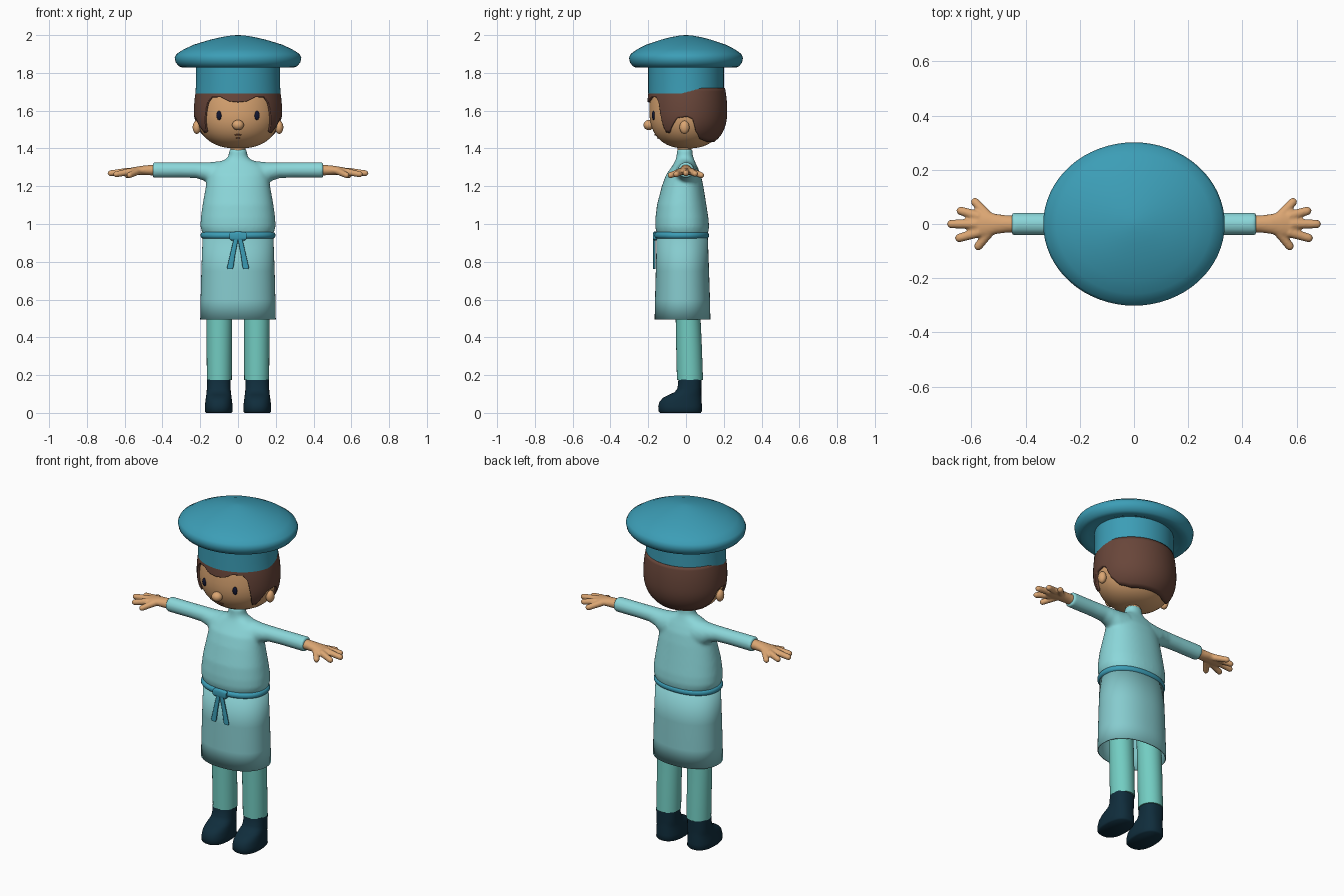
import bpy, bmesh, math
from mathutils import Vector as V


def material(name, rgb):
    m = bpy.data.materials.new(name)
    m.diffuse_color = (*rgb, 1)
    return m


BLUE = material("hat_blue", (0.045, 0.34, 0.47))
AQUA = material("shirt_aqua", (0.26, 0.68, 0.70))
APRON = material("apron_aqua", (0.24, 0.60, 0.62))
TEAL = material("trouser_teal", (0.17, 0.61, 0.54))
SKIN = material("skin", (0.71, 0.38, 0.17))
BROWN = material("hair_brown", (0.14, 0.061, 0.042))
NAVY = material("boot_navy", (0.005, 0.026, 0.045))
DARK = material("eye_dark", (0.006, 0.008, 0.03))
LIP = material("mouth_brown", (0.2, 0.07, 0.03))


def loft(bm, rings, caps=True, closed=True):
    vs = [[bm.verts.new(p) for p in r] for r in rings]
    n = len(vs[0])
    for a, b in zip(vs, vs[1:]):
        for i in range(n if closed else n - 1):
            j = (i + 1) % n
            bm.faces.new((a[i], a[j], b[j], b[i]))
    if caps:
        bm.faces.new(vs[0])
        bm.faces.new(vs[-1])


def ellipse(c, u, v, n=48, p=2.0):
    out = []
    for i in range(n):
        t = 2 * math.pi * i / n
        co, si = math.cos(t), math.sin(t)
        out.append(V(c) + V(u) * math.copysign(abs(co) ** (2 / p), co)
                   + V(v) * math.copysign(abs(si) ** (2 / p), si))
    return out


def zrings(rows, cx=0, n=48, p=2.0):
    """Horizontal sections: (z, half width, y front, y back)."""
    return [ellipse((cx, (a + b) / 2, z), (w, 0, 0), (0, (b - a) / 2, 0), n, p) for z, w, a, b in rows]


def xrings(rows, n=32):
    """Sections across x: (x, z, half depth, half height)."""
    return [ellipse((x, 0, z), (0, d, 0), (0, 0, h), n) for x, z, d, h in rows]


def finish(name, bm, mat, mirror=False, voxel=0, smooth=0, thick=0, angle=40):
    bmesh.ops.recalc_face_normals(bm, faces=bm.faces[:])
    me = bpy.data.meshes.new(name)
    bm.to_mesh(me)
    bm.free()
    me.shade_smooth()
    me.set_sharp_from_angle(angle=math.radians(angle))
    me.materials.append(mat)
    ob = bpy.data.objects.new(name, me)
    bpy.context.collection.objects.link(ob)
    if voxel:
        r = ob.modifiers.new("fuse", "REMESH")
        r.mode, r.voxel_size, r.use_smooth_shade = "VOXEL", voxel, True
        s = ob.modifiers.new("soften", "SMOOTH")
        s.factor, s.iterations = 0.5, smooth
    if thick:
        s = ob.modifiers.new("thickness", "SOLIDIFY")
        s.thickness, s.offset = thick, -1
    if mirror:
        ob.modifiers.new("mirror", "MIRROR")
    return ob


def lofted(name, rings, mat, caps=True, **kw):
    bm = bmesh.new()
    loft(bm, rings, caps)
    return finish(name, bm, mat, **kw)


def ball(name, c, r, mat, mirror=False):
    bm = bmesh.new()
    bmesh.ops.create_uvsphere(bm, u_segments=24, v_segments=16, radius=1)
    bmesh.ops.scale(bm, vec=r, verts=bm.verts)
    bmesh.ops.translate(bm, vec=c, verts=bm.verts)
    return finish(name, bm, mat, mirror)


# Chef hat: band and puffed top
lofted("hat_band", zrings([(z, w, -0.2, 0.2) for z, w in ((1.69, 0.225), (1.76, 0.222), (1.85, 0.222))], n=64), BLUE)
puff = [(1.85, 0.215), (1.833, 0.26), (1.828, 0.295), (1.835, 0.312), (1.855, 0.33), (1.88, 0.335), (1.9, 0.326),
        (1.925, 0.287), (1.95, 0.232), (1.975, 0.15), (1.99, 0.085), (1.998, 0.035), (2.0, 0.005)]
lofted("hat_puff", zrings([(z, w, -0.9 * w, 0.9 * w) for z, w in puff], n=64), BLUE, angle=60)


# Head
def head_point(phi, z, off=0.0):
    if z < 1.6:
        f = max(0, 1 - ((1.6 - z) / 0.2) ** 2.4) ** (1 / 2.4)
    else:
        f = 1 - 4 * (z - 1.6) ** 2
    return V(((0.221 * f + off) * math.sin(phi), 0.006 - (0.2 * f + off) * math.cos(phi), z))


heights = [1.401, 1.404, 1.41, 1.42, 1.435, 1.455, 1.48, 1.51, 1.54, 1.57, 1.6, 1.65, 1.7, 1.73]
lofted("head", [[head_point(2 * math.pi * i / 64, z) for i in range(64)] for z in heights], SKIN)

# Hair: shell over the head with a shaped lower hairline
HAIRLINE = [(0, 1.645), (12, 1.65), (24, 1.673), (38, 1.672), (45, 1.64), (49, 1.56), (53, 1.485), (60, 1.482),
            (67, 1.52), (75, 1.56), (90, 1.568), (98, 1.555), (104, 1.49), (114, 1.45), (135, 1.435), (180, 1.435)]


def hairline(deg):
    for (a, za), (b, zb) in zip(HAIRLINE, HAIRLINE[1:]):
        if deg <= b:
            return za + (zb - za) * (deg - a) / (b - a)


bm = bmesh.new()
rows = []
for k in range(17):
    row = []
    for i in range(-90, 90):
        lo = hairline(abs(i * 2))
        row.append(head_point(math.radians(i * 2), lo + (1.72 - lo) * k / 16, 0.012))
    rows.append(row)
loft(bm, rows, caps=False)
finish("hair", bm, BROWN, thick=0.014, angle=60)

# Face details
ball("eyes", head_point(math.asin(0.1 / 0.22), 1.575), (0.014, 0.009, 0.024), DARK, True)
ball("nose", (0, -0.197, 1.524), (0.031, 0.028, 0.027), SKIN)
ball("mouth", head_point(0, 1.472), (0.018, 0.006, 0.004), LIP)
ball("lower_lip", head_point(0, 1.456) + V((0, 0.001, 0)), (0.011, 0.005, 0.004), LIP)
ball("ears", (0.218, -0.008, 1.512), (0.022, 0.026, 0.035), SKIN, True)
lofted("neck", zrings([(1.35, 0.04, -0.044, 0.03), (1.43, 0.04, -0.044, 0.03)]), SKIN)

# Shirt: torso and sleeves fused together
bm = bmesh.new()
loft(bm, zrings([(0.935, 0.175, -0.145, 0.11), (0.955, 0.19, -0.157, 0.118), (0.985, 0.199, -0.163, 0.122),
                 (1.03, 0.197, -0.162, 0.119), (1.1, 0.188, -0.154, 0.108), (1.2, 0.17, -0.128, 0.092),
                 (1.26, 0.162, -0.106, 0.079), (1.3, 0.148, -0.078, 0.062), (1.325, 0.11, -0.062, 0.05),
                 (1.342, 0.066, -0.054, 0.043), (1.36, 0.05, -0.05, 0.036), (1.398, 0.046, -0.047, 0.034)], p=2.2))
for s in (1, -1):
    loft(bm, xrings([(s * x, z, d, h) for x, z, d, h in
                     ((0.08, 1.25, 0.07, 0.085), (0.14, 1.262, 0.06, 0.066), (0.175, 1.277, 0.052, 0.05),
                      (0.22, 1.285, 0.045, 0.042), (0.3, 1.286, 0.042, 0.041), (0.452, 1.286, 0.042, 0.042))]))
finish("shirt", bm, AQUA, voxel=0.008, smooth=8)

# Hands: wrist, palm and five splayed fingers fused together
bm = bmesh.new()
loft(bm, xrings([(0.42, 1.286, 0.03, 0.03), (0.47, 1.285, 0.032, 0.027), (0.51, 1.284, 0.037, 0.024),
                 (0.545, 1.281, 0.047, 0.021), (0.58, 1.277, 0.05, 0.018), (0.605, 1.274, 0.036, 0.013)]))
for root, tip in (((0.53, -0.025, 1.279), (0.578, -0.086, 1.257)), ((0.57, -0.03, 1.278), (0.65, -0.053, 1.262)),
                  ((0.58, 0.0, 1.28), (0.68, 0.0, 1.268)), ((0.57, 0.028, 1.278), (0.645, 0.05, 1.265)),
                  ((0.54, 0.03, 1.277), (0.59, 0.085, 1.257))):
    a, b = V(root), V(tip)
    d = (b - a).normalized()
    u = d.cross(V((0, 0, 1))).normalized()
    w = u.cross(d)
    loft(bm, [ellipse(c, u * r, w * r, 16) for c, r in
              ((a, 0.019), (a.lerp(b, 0.5), 0.017), (b - d * 0.004, 0.016), (b + d * 0.004, 0.013), (b + d * 0.01, 0.005))])
finish("hands", bm, SKIN, voxel=0.005, smooth=4, mirror=True)

# Apron skirt, open at the bottom
lofted("apron", zrings([(0.495, 0.2, -0.166, 0.129), (0.6, 0.198, -0.164, 0.127), (0.75, 0.194, -0.16, 0.122),
                        (0.94, 0.187, -0.155, 0.115)], n=64, p=2.2), APRON, caps=False, thick=0.006)

# Apron belt, knot and hanging ties
lofted("belt", zrings([(z, 0.18 + k, -0.15 - k, 0.104 + k) for z, k in
                       ((0.922, 0.004), (0.926, 0.013), (0.934, 0.018), (0.944, 0.018), (0.953, 0.014), (0.958, 0.004))],
                      n=64, p=2.2), BLUE)
lofted("belt_knot", [ellipse((x, -0.164, 0.936), (0, 0.012, 0), (0, 0, h), 24, 3) for x, h in
                     ((-0.044, 0.016), (-0.038, 0.022), (0, 0.024), (0.038, 0.022), (0.044, 0.016))], BLUE)
for side, s in (("left", -1), ("right", 1)):
    lofted("belt_tie_" + side, [ellipse((s * x, -0.168, z), (w, 0, 0), (0, 0.006, 0), 20, 3) for x, z, w in
                                ((0.01, 0.925, 0.012), (0.03, 0.83, 0.014), (0.041, 0.77, 0.017), (0.042, 0.763, 0.013))],
           BLUE)

# Trouser legs
lofted("trouser_legs", zrings([(0.175, 0.066, -0.048, 0.09), (0.35, 0.067, -0.052, 0.084), (0.52, 0.068, -0.055, 0.076),
                               (0.9, 0.075, -0.065, 0.07)], cx=0.099), TEAL, mirror=True)

# Boots
lofted("boots", zrings([(0.0, 0.068, -0.138, 0.078), (0.008, 0.074, -0.146, 0.084), (0.035, 0.073, -0.147, 0.084),
                        (0.06, 0.071, -0.14, 0.083), (0.08, 0.068, -0.121, 0.082), (0.096, 0.066, -0.09, 0.081),
                        (0.11, 0.064, -0.06, 0.081), (0.13, 0.063, -0.045, 0.081), (0.178, 0.062, -0.04, 0.082)],
                       cx=0.102, p=2.4), NAVY, mirror=True, angle=60)
